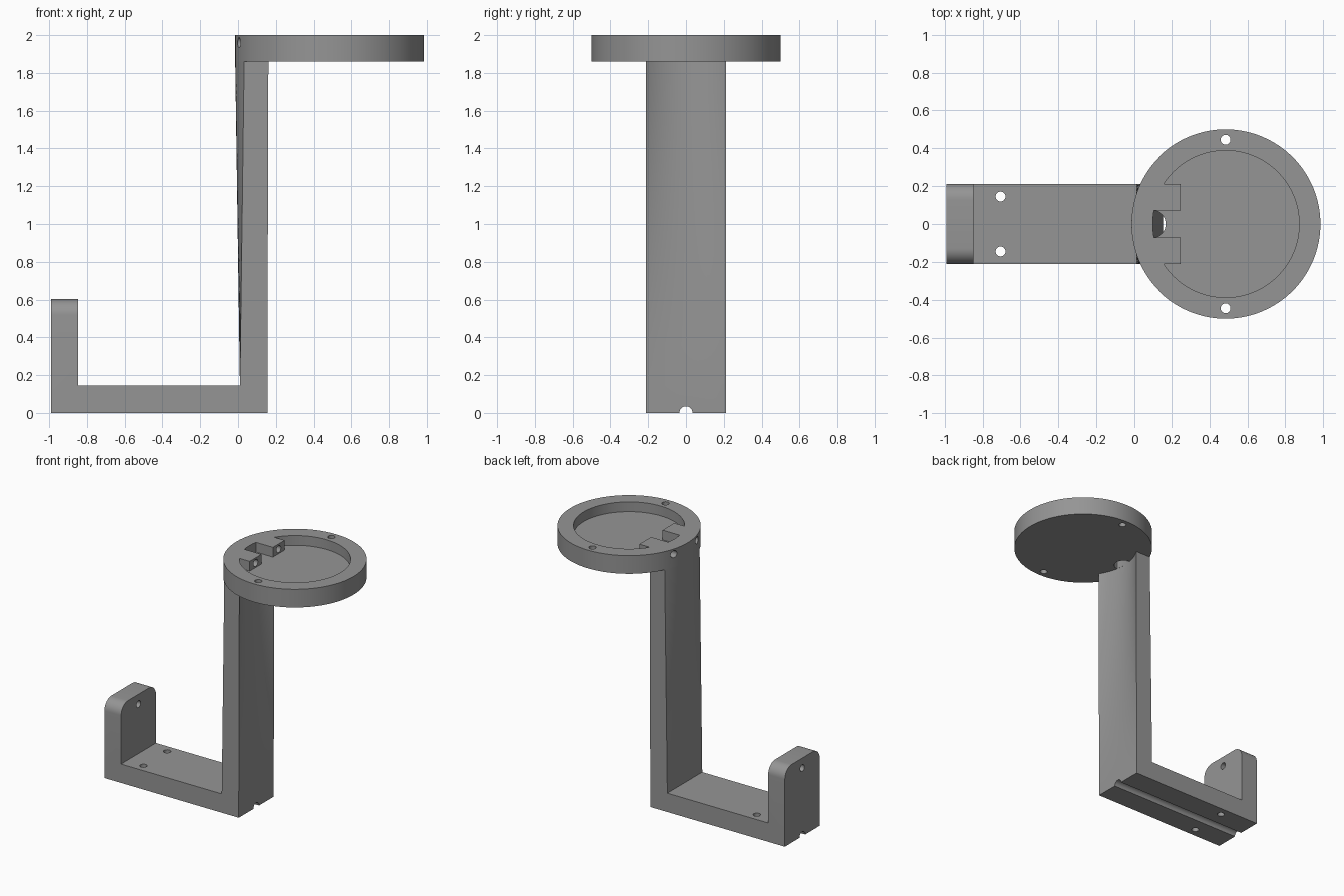
import bpy, bmesh, math

if "Cube" in bpy.data.objects:
    bpy.data.objects.remove(bpy.data.objects["Cube"])

CX, R, RP, HW = 0.485, 0.5, 0.388, 0.2125   # tray centre, outer radius, pocket radius, arm half width
BASE_TOP, TRAY_Z, TOP = 0.145, 1.86, 2.0

grey = bpy.data.materials.new("grey plastic")
grey.diffuse_color = (0.3, 0.3, 0.3, 1)
grey.use_nodes = True
grey.node_tree.nodes["Principled BSDF"].inputs["Base Color"].default_value = grey.diffuse_color


def finish(bm, name):
    bmesh.ops.recalc_face_normals(bm, faces=bm.faces[:])
    me = bpy.data.meshes.new(name)
    bm.to_mesh(me)
    bm.free()
    me.materials.append(grey)
    ob = bpy.data.objects.new(name, me)
    bpy.context.collection.objects.link(ob)
    return ob


def cylinder(name, loc, r, depth, axis='Z', seg=32):
    rot = (0, math.pi / 2, 0) if axis == 'X' else (0, 0, 0)
    bpy.ops.mesh.primitive_cylinder_add(vertices=seg, radius=r, depth=depth, location=loc, rotation=rot)
    ob = bpy.context.object
    ob.name = name
    ob.data.materials.append(grey)
    return ob


def box(name, x0, x1, y0, y1, z0, z1):
    bm = bmesh.new()
    bmesh.ops.create_cube(bm, size=1)
    for v in bm.verts:
        v.co = (x0 if v.co.x < 0 else x1, y0 if v.co.y < 0 else y1, z0 if v.co.z < 0 else z1)
    return finish(bm, name)


def combine(target, tool, op='DIFFERENCE'):
    m = target.modifiers.new("bool", 'BOOLEAN')
    m.operation, m.object, m.solver = op, tool, 'EXACT'
    bpy.context.view_layer.objects.active = target
    bpy.ops.object.modifier_apply(modifier=m.name)
    bpy.data.objects.remove(tool)


def smooth(ob):
    bpy.ops.object.select_all(action='DESELECT')
    ob.select_set(True)
    bpy.context.view_layer.objects.active = ob
    bpy.ops.object.shade_smooth_by_angle(angle=math.radians(30))


# Base arm with upturned tab: L profile pulled across the width
bm = bmesh.new()
profile = [(-0.99, 0), (0.155, 0), (0.155, BASE_TOP), (0.01, BASE_TOP),
           (-0.848, BASE_TOP), (-0.848, 0.602), (-0.99, 0.602)]
face = bm.faces.new([bm.verts.new((x, -HW, z)) for x, z in profile])
ext = bmesh.ops.extrude_face_region(bm, geom=[face])['geom']
bmesh.ops.translate(bm, vec=(0, 2 * HW, 0), verts=[g for g in ext if isinstance(g, bmesh.types.BMVert)])
# Rounded upper corners of the tab
corners = [e for e in bm.edges if all(v.co.z > 0.6 for v in e.verts)
           and abs(e.verts[0].co.y - e.verts[1].co.y) < 1e-5]
bmesh.ops.bevel(bm, geom=corners, offset=0.085, offset_type='OFFSET', segments=10, profile=0.5, affect='EDGES')
bracket = finish(bm, "bracket")

# Column: rectangle below blending to a curved slice of the tray ring above
bm = bmesh.new()
N, ROWS = 20, 8
rings = []
for k in range(ROWS + 1):
    t = k / ROWS
    z = BASE_TOP + (TRAY_Z - BASE_TOP) * t
    ring = []
    for x_low, rad, order in ((0.01, R, 1), (0.155, RP, -1)):
        for i in range(N + 1):
            y = order * HW * (2 * i / N - 1)
            x = x_low * (1 - t) + (CX - math.sqrt(rad * rad - y * y)) * t
            ring.append(bm.verts.new((x, y, z)))
    rings.append(ring)
for a, b in zip(rings, rings[1:]):
    for i in range(len(a)):
        j = (i + 1) % len(a)
        bm.faces.new((a[i], a[j], b[j], b[i]))
bm.faces.new(rings[0])
bm.faces.new(rings[-1])
column = finish(bm, "column")
combine(bracket, column, 'UNION')

# Cable groove under the base, screw holes in base and tab
combine(bracket, cylinder("groove", (-0.4, 0, 0), 0.035, 1.6, 'X'))
for s in (-1, 1):
    combine(bracket, cylinder("hole", (-0.705, s * 0.145, 0.07), 0.026, 0.4))
combine(bracket, cylinder("hole", (-0.92, 0, 0.525), 0.026, 0.3, 'X'))

# Round tray, pocket leaves two clip blocks standing
tray = cylinder("round_tray", (CX, 0, (TRAY_Z + TOP) / 2), R, TOP - TRAY_Z, seg=128)
pocket = cylinder("pocket", (CX, 0, 1.925 + 0.1), RP, 0.2, seg=128)
for s in (-1, 1):
    y0, y1 = sorted((s * 0.07, s * HW))
    combine(pocket, box("clip", 0, 0.248, y0, y1, 1.8, 2.3))
combine(tray, pocket)

# Cable opening through the tray floor
opening = cylinder("opening", (0.1, 0, 1.9), 0.07, 0.16)
combine(opening, cylinder("limit", (CX, 0, 1.9), RP - 0.0005, 0.4, seg=128), 'INTERSECT')
combine(tray, opening)

# Screw holes through the rim, and lengthwise through the clips
for s in (-1, 1):
    combine(tray, cylinder("hole", (CX, s * 0.445, 1.93), 0.026, 0.4))
    combine(tray, cylinder("hole", (0.1, s * 0.14, 1.96), 0.027, 0.5, 'X'))

smooth(bracket)
smooth(tray)
